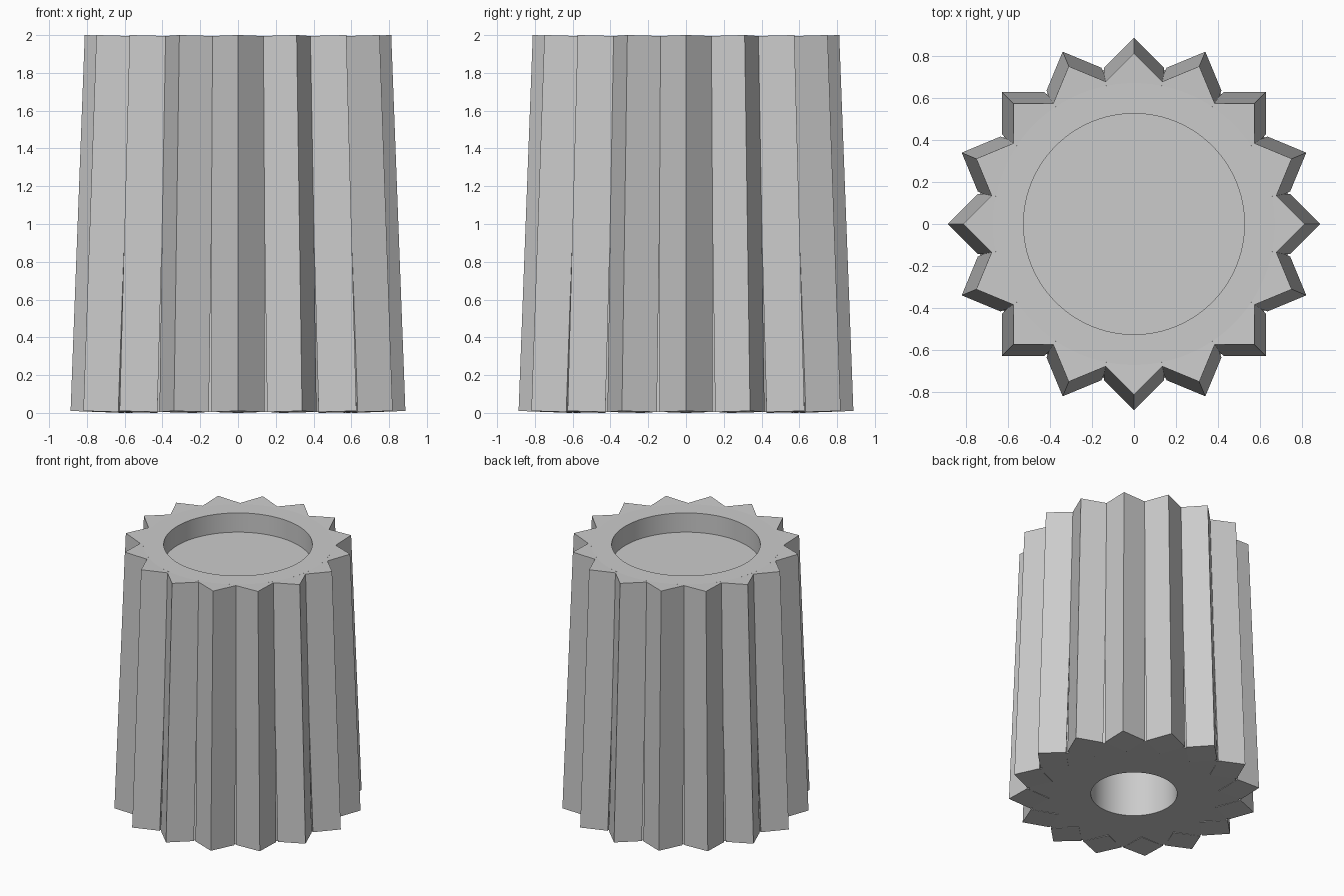
import bpy, bmesh, math
from mathutils import Matrix, Vector

cube = bpy.data.objects.get("Cube")
if cube:
    bpy.data.objects.remove(cube, do_unlink=True)

LOW, HIGH = 0.005, 1.995        # core bottom and top
R_LOW, R_HIGH = 0.745, 0.67     # core radii
TEETH, SIDE, SEGMENTS = 16, 0.2, 96

grey = bpy.data.materials.new("light grey")
grey.use_nodes = True
colour = (0.6, 0.6, 0.6, 1)
grey.diffuse_color = colour
grey.node_tree.nodes["Principled BSDF"].inputs["Base Color"].default_value = colour


def finish(bm, name):
    bmesh.ops.recalc_face_normals(bm, faces=bm.faces)
    mesh = bpy.data.meshes.new(name)
    bm.to_mesh(mesh)
    bm.free()
    mesh.materials.append(grey)
    obj = bpy.data.objects.new(name, mesh)
    bpy.context.collection.objects.link(obj)
    return obj


# Tapered core: blind hole below, shallow round recess on top
profile = [(0, 1.0), (0.305, 1.0), (0.305, LOW), (R_LOW, LOW),
           (R_HIGH, HIGH), (0.525, HIGH), (0.525, HIGH - 0.15), (0, HIGH - 0.15)]
bm = bmesh.new()
verts = [bm.verts.new((r, 0, z)) for r, z in profile]
edges = [bm.edges.new(pair) for pair in zip(verts, verts[1:])]
bmesh.ops.spin(bm, geom=verts + edges, cent=(0, 0, 0), axis=(0, 0, 1),
               angle=math.tau, steps=SEGMENTS)
bmesh.ops.remove_doubles(bm, verts=bm.verts, dist=0.0005)
core = finish(bm, "tapered_core")
bpy.context.view_layer.objects.active = core
core.select_set(True)
bpy.ops.object.shade_smooth_by_angle(angle=math.radians(30))
core.select_set(False)

# Square bars set corner-out along the sloping side of the core
tilt = math.atan((R_LOW - R_HIGH) / (HIGH - LOW))
length = math.hypot(R_LOW - R_HIGH, HIGH - LOW)
centre = Vector(((R_LOW + R_HIGH) / 2, 0, (LOW + HIGH) / 2))
bm = bmesh.new()
for i in range(TEETH):
    place = (Matrix.Rotation(math.tau * i / TEETH, 4, "Z")
             @ Matrix.Translation(centre)
             @ Matrix.Rotation(-tilt, 4, "Y")
             @ Matrix.Rotation(math.pi / 4, 4, "Z")
             @ Matrix.Diagonal((SIDE, SIDE, length, 1)))
    bmesh.ops.create_cube(bm, size=1, matrix=place)
finish(bm, "ridge_bars")
